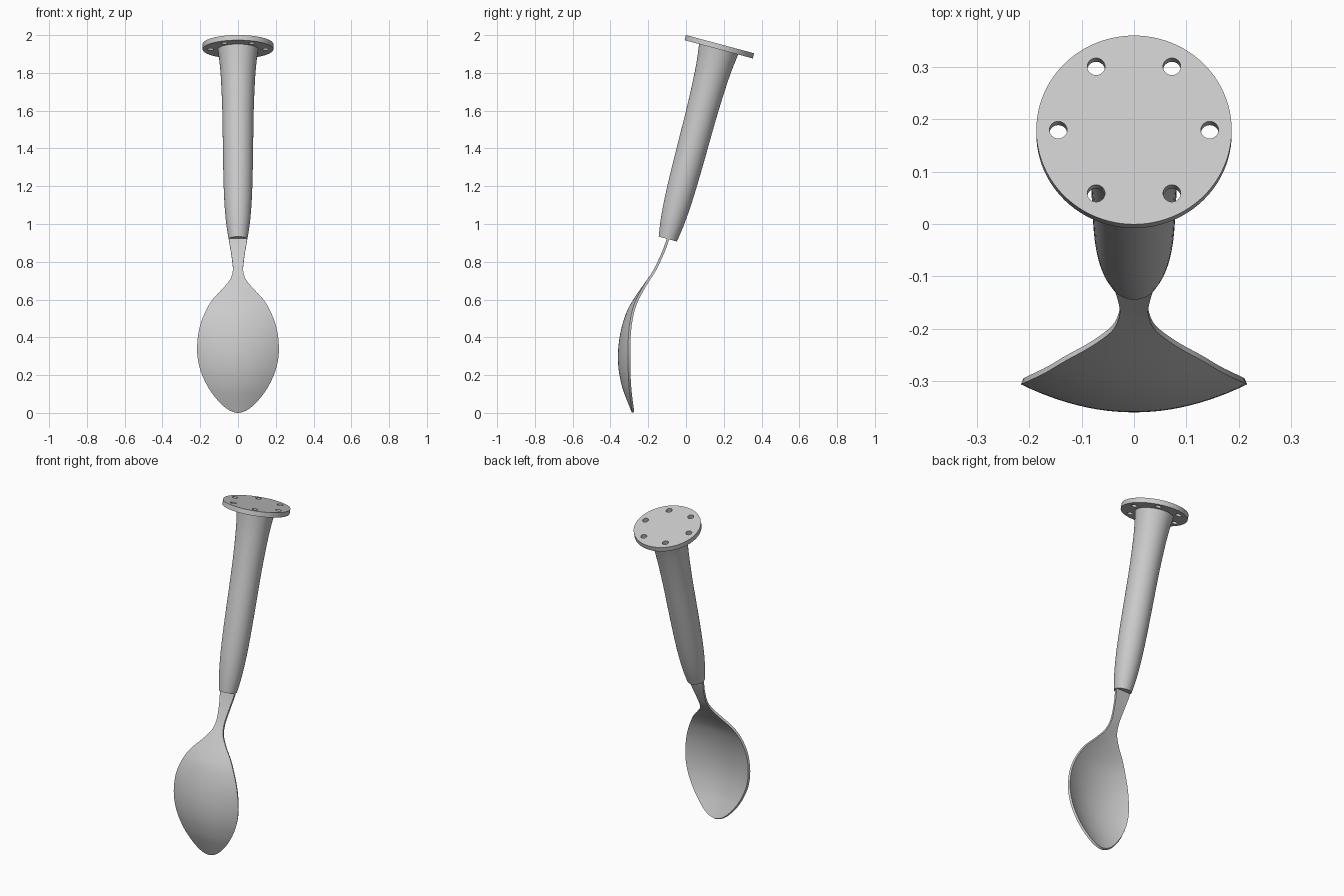
import bpy, bmesh, math
from mathutils import Vector, Matrix

cube = bpy.data.objects.get("Cube")
if cube:
    bpy.data.objects.remove(cube, do_unlink=True)

metal = bpy.data.materials.new("light grey")
metal.use_nodes = True
GREY = (0.6, 0.6, 0.6, 1)
metal.diffuse_color = GREY
metal.node_tree.nodes["Principled BSDF"].inputs["Base Color"].default_value = GREY

TILT = Matrix.Rotation(math.radians(-15), 4, 'X')
PLATE_TOP = Vector((0, 0.18, 1.952))
PLATE_R, PLATE_T = 0.187, 0.028
HANDLE_LEN = 1.04


def select_only(ob):
    bpy.ops.object.select_all(action='DESELECT')
    ob.select_set(True)
    bpy.context.view_layer.objects.active = ob


def add(name, data):
    ob = bpy.data.objects.new(name, data)
    bpy.context.collection.objects.link(ob)
    data.materials.append(metal)
    return ob


def smooth(ob, angle=35):
    select_only(ob)
    bpy.ops.object.shade_smooth_by_angle(angle=math.radians(angle))


def mesh_object(name, bm):
    bmesh.ops.recalc_face_normals(bm, faces=bm.faces)
    me = bpy.data.meshes.new(name)
    bm.to_mesh(me)
    bm.free()
    return add(name, me)


def catmull(rows, steps):
    """Smooth interpolation through rows of equal-length tuples."""
    pts = [Vector(r) for r in rows]
    pts = [2 * pts[0] - pts[1]] + pts + [2 * pts[-1] - pts[-2]]
    out = []
    for i in range(1, len(pts) - 2):
        a, b, c, d = pts[i - 1:i + 3]
        for k in range(steps):
            t = k / steps
            out.append(0.5 * (2 * b + (c - a) * t + (2 * a - 5 * b + 4 * c - d) * t * t
                              + (3 * b - a - 3 * c + d) * t ** 3))
    return out + [pts[-2]]


# Mounting plate: disc outline with six bolt holes, extruded
curve = bpy.data.curves.new("mounting_plate", 'CURVE')
curve.dimensions = '2D'
curve.fill_mode = 'BOTH'
curve.extrude = PLATE_T / 2


def ring(cx, cy, r, n):
    sp = curve.splines.new('POLY')
    sp.points.add(n - 1)
    for i, p in enumerate(sp.points):
        a = math.tau * i / n
        p.co = (cx + r * math.cos(a), cy + r * math.sin(a), 0, 1)
    sp.use_cyclic_u = True


ring(0, 0, PLATE_R, 96)
for k in range(6):
    a = math.tau * k / 6
    ring(0.145 * math.cos(a), 0.145 * math.sin(a), 0.017, 24)
plate = add("mounting_plate", curve)
plate.matrix_world = Matrix.Translation(PLATE_TOP) @ TILT @ Matrix.Translation((0, 0, -PLATE_T / 2))
select_only(plate)
bpy.ops.object.convert(target='MESH')
plate = bpy.context.object
bm = bmesh.new()
bm.from_mesh(plate.data)
bmesh.ops.remove_doubles(bm, verts=bm.verts, dist=1e-5)
bmesh.ops.recalc_face_normals(bm, faces=bm.faces)
bm.to_mesh(plate.data)
bm.free()
smooth(plate)

# Handle: turned profile (radius, distance from the lower end)
profile = catmull([(0.050, 0), (0.063, 0.09), (0.072, 0.2), (0.077, 0.33), (0.080, 0.5),
                   (0.083, 0.7), (0.090, 0.87), (0.097, 0.96), (0.107, HANDLE_LEN)], 4)
N = 64
bm = bmesh.new()
rings = [[bm.verts.new((r * math.cos(math.tau * i / N), r * math.sin(math.tau * i / N), s))
          for i in range(N)] for r, s in profile]
for lo, hi in zip(rings, rings[1:]):
    for i in range(N):
        j = (i + 1) % N
        bm.faces.new((lo[i], lo[j], hi[j], hi[i]))
bm.faces.new(rings[0])
bm.faces.new(rings[-1])
handle = mesh_object("handle", bm)
handle.matrix_world = (Matrix.Translation(PLATE_TOP) @ TILT
                       @ Matrix.Translation((0, 0, -PLATE_T - HANDLE_LEN)))
smooth(handle)

# Spoon neck and bowl: height, centre line y, bowl depth, half width
stations = [
    (0.97, -0.083, 0, 0.048), (0.91, -0.099, 0, 0.047), (0.85, -0.121, 0, 0.037),
    (0.78, -0.153, 0, 0.028), (0.74, -0.175, 0, 0.029), (0.70, -0.202, 0.001, 0.043),
    (0.65, -0.237, 0.006, 0.084), (0.60, -0.271, 0.014, 0.131), (0.54, -0.305, 0.026, 0.168),
    (0.46, -0.332, 0.038, 0.199), (0.38, -0.348, 0.048, 0.212), (0.30, -0.354, 0.053, 0.212),
    (0.22, -0.349, 0.049, 0.194), (0.14, -0.332, 0.036, 0.157), (0.08, -0.311, 0.021, 0.115),
    (0.035, -0.293, 0.009, 0.072), (0.012, -0.284, 0.003, 0.036), (0.003, -0.280, 0, 0.004)]
M = 24
bm = bmesh.new()
rows = []
for z, y, depth, w in catmull(stations, 4):
    us = [2 * i / M - 1 for i in range(M + 1)]
    rows.append([bm.verts.new((u * w, y + depth * u * u, z)) for u in us])
for a, b in zip(rows, rows[1:]):
    for i in range(M):
        bm.faces.new((a[i], a[i + 1], b[i + 1], b[i]))
spoon = mesh_object("spoon_neck_and_bowl", bm)
shell = spoon.modifiers.new("thickness", 'SOLIDIFY')
shell.thickness = 0.013
shell.offset = 0
select_only(spoon)
bpy.ops.object.modifier_apply(modifier=shell.name)
smooth(spoon)
